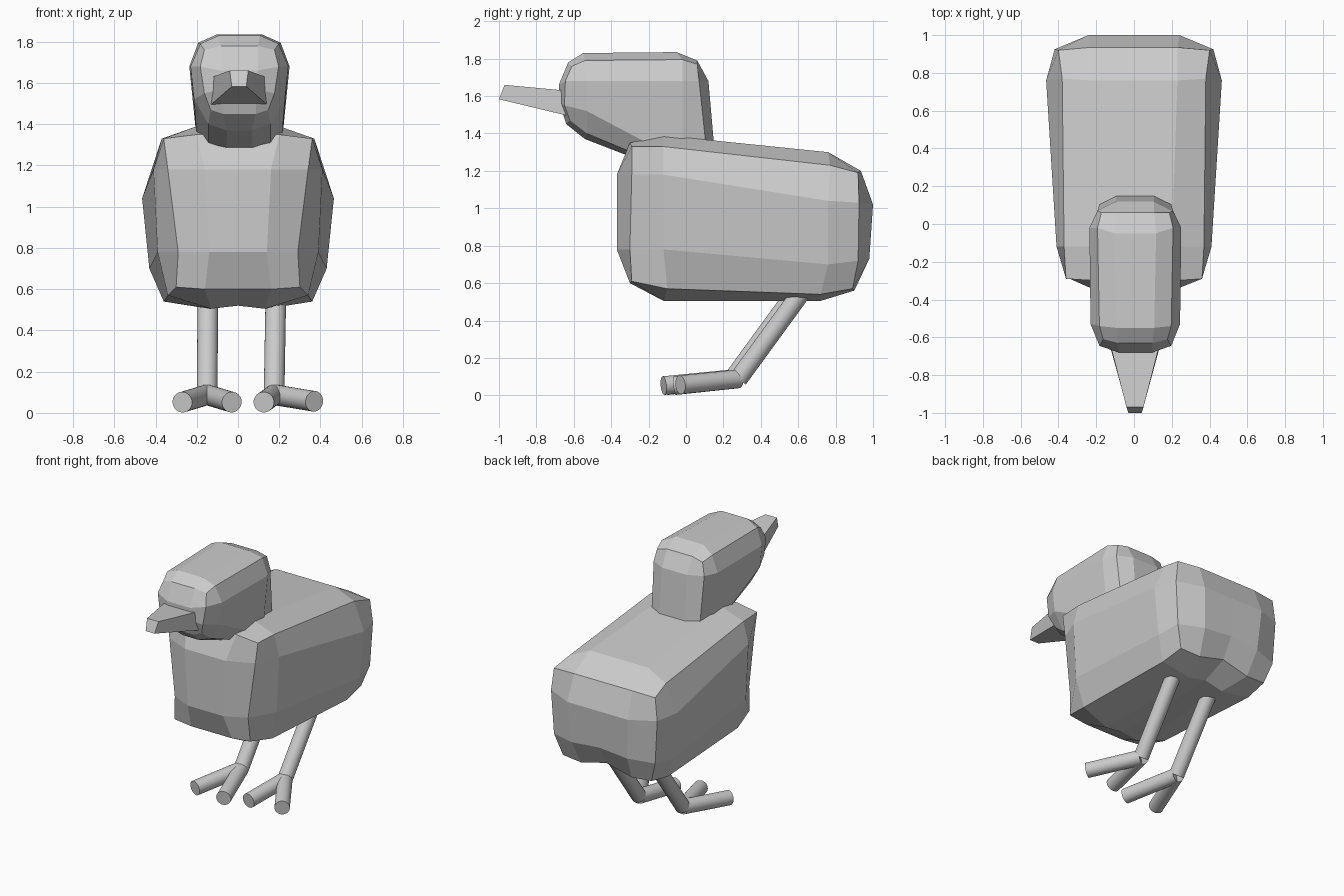
import bpy, bmesh, math
from mathutils import Vector

if "Cube" in bpy.data.objects:
    bpy.data.objects.remove(bpy.data.objects["Cube"])


def finish(name, bm):
    bmesh.ops.recalc_face_normals(bm, faces=bm.faces)
    me = bpy.data.meshes.new(name)
    bm.to_mesh(me)
    bm.free()
    ob = bpy.data.objects.new(name, me)
    bpy.context.collection.objects.link(ob)
    return ob


def rounded_block(name, mid, outer, side, cx=0.0, lift=None):
    """Symmetric faceted block: closed side profiles (y, z, half width)
    joined across five columns, with a bulged 3x3 grid on each flank."""
    lift = lift or {}
    bm = bmesh.new()
    new = lambda p, s: bm.verts.new((cx + s * p[2], p[0], p[1]))
    cols = [[new(p, -1) for p in outer], [new(p, -1) for p in mid],
            [bm.verts.new((cx, p[0], p[1] + lift.get(i, 0))) for i, p in enumerate(mid)],
            [new(p, 1) for p in mid], [new(p, 1) for p in outer]]
    n = len(mid)
    for a, b in zip(cols, cols[1:]):
        for i in range(n):
            j = (i + 1) % n
            bm.faces.new((a[i], a[j], b[j], b[i]))
    for loop, s in ((cols[0], -1), (cols[-1], 1)):
        q = [new(p, s) for p in side]
        for k in range(4):
            c = 3 * k
            e, f = loop[(c + 1) % n], loop[(c + 2) % n]
            bm.faces.new((loop[c], e, q[k], loop[c - 1]))
            bm.faces.new((e, f, q[(k + 1) % 4], q[k]))
        bm.faces.new(q)
    return finish(name, bm)


# Body: profile runs top-front, over the back, under the belly
rounded_block(
    "body",
    mid=[(-.30, 1.35, .20), (-.12, 1.39, .20), (.76, 1.30, .23), (.935, 1.20, .23),
         (1.0, 1.02, .24), (.98, .73, .22), (.90, .56, .20), (.72, .505, .14),
         (-.12, .505, .13), (-.30, .60, .16), (-.37, .78, .14), (-.37, 1.18, .16)],
    outer=[(-.29, 1.33, .36), (-.12, 1.33, .37), (.77, 1.23, .38), (.92, 1.19, .40),
           (.925, 1.03, .42), (.92, .72, .40), (.89, .57, .35), (.72, .54, .36),
           (-.10, .57, .34), (-.29, .61, .30), (-.30, .78, .29), (-.29, 1.18, .34)],
    side=[(-.12, 1.18, .41), (.76, 1.04, .465), (.76, .70, .43), (-.12, .78, .39)],
    lift={5: .02, 6: .05, 7: .03, 8: .015})

# Head, its lower rear sunk into the body as a neck
rounded_block(
    "head",
    mid=[(-.63, 1.78, .09), (-.55, 1.83, .10), (-.05, 1.835, .11), (.06, 1.79, .10),
         (.12, 1.68, .10), (.155, 1.28, .10), (.10, 1.20, .08), (-.10, 1.20, .07),
         (-.54, 1.37, .06), (-.64, 1.45, .08), (-.68, 1.57, .08), (-.68, 1.66, .09)],
    outer=[(-.61, 1.76, .17), (-.54, 1.79, .19), (-.02, 1.795, .20), (.06, 1.77, .18),
           (.07, 1.68, .20), (.105, 1.35, .19), (.08, 1.22, .16), (-.10, 1.22, .15),
           (-.53, 1.40, .15), (-.62, 1.47, .14), (-.65, 1.55, .17), (-.645, 1.68, .19)],
    side=[(-.53, 1.68, .237), (-.02, 1.68, .243), (-.02, 1.25, .20), (-.53, 1.52, .22)],
    cx=.007)

# Beak: tapered wedge
bm = bmesh.new()
bmesh.ops.create_cube(bm, size=2)
for v in bm.verts:
    sx, front, top = v.co.x, v.co.y < 0, v.co.z > 0
    if front:
        w, y, z = (.045, -.97, 1.66) if top else (.035, -1.0, 1.583)
    else:
        w, y, z = (.14, -.60, 1.625) if top else (.145, -.60, 1.487)
    v.co = (.005 + sx * w, y, z)
finish("beak", bm)


# Legs and toes: round rods between two points
def rod(name, a, b, r=.05):
    a, b = Vector(a), Vector(b)
    d = b - a
    bpy.ops.mesh.primitive_cylinder_add(
        vertices=32, radius=r, depth=d.length, location=(a + b) / 2,
        rotation=d.to_track_quat('Z', 'Y').to_euler())
    ob = bpy.context.object
    ob.name = name
    bpy.ops.object.shade_smooth_by_angle(angle=math.radians(30))


feet = {
    "left": ((-.15, .25, .088), (-.145, .66, .65), [(-.27, -.10, .052), (-.03, -.12, .052)]),
    "right": ((.175, .28, .088), (.185, .69, .65), [(.125, -.06, .052), (.37, -.03, .056)]),
}
for label, (ankle, hip, tips) in feet.items():
    rod(f"{label}_leg", ankle, hip)
    for i, tip in enumerate(tips):
        rod(f"{label}_toe_{i + 1}", ankle, tip)
